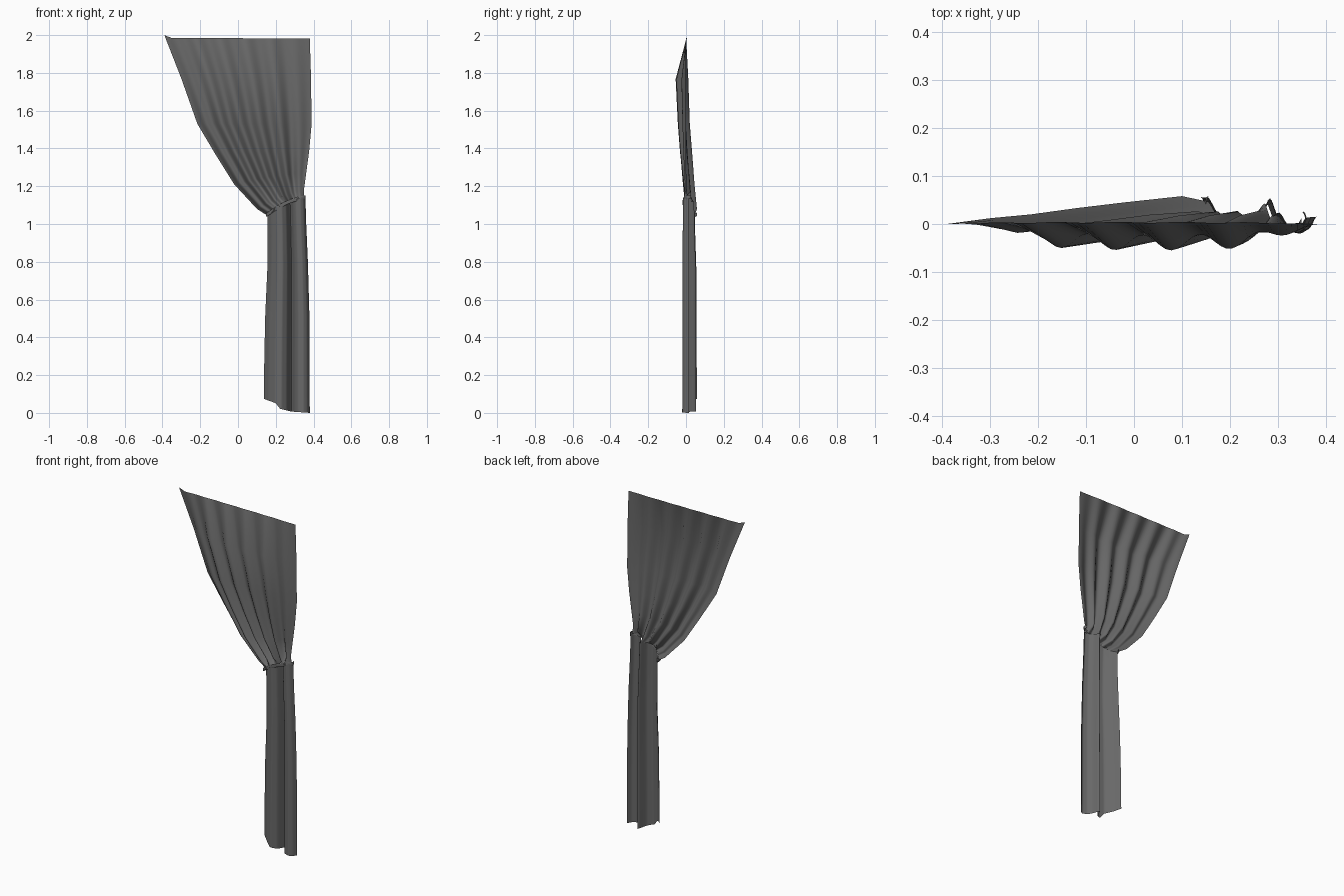
import bpy, bmesh, math

if "Cube" in bpy.data.objects:
    bpy.data.objects.remove(bpy.data.objects["Cube"])

N = 60  # columns across the cloth

# Dark grey cloth
cloth = bpy.data.materials.new("dark_cloth")
cloth.diffuse_color = (0.14, 0.14, 0.14, 1)
cloth.use_nodes = True
cloth.node_tree.nodes["Principled BSDF"].inputs["Base Color"].default_value = cloth.diffuse_color


def lerp_keys(pts, t):
    for (a, b), (c, d) in zip(pts, pts[1:]):
        if t <= c:
            return b + (d - b) * (t - a) / (c - a)
    return pts[-1][1]


def make_mesh(name, rows):
    bm = bmesh.new()
    vs = [[bm.verts.new(p) for p in row] for row in rows]
    for a, b in zip(vs, vs[1:]):
        for i in range(len(a) - 1):
            bm.faces.new((b[i], b[i + 1], a[i + 1], a[i]))
    me = bpy.data.meshes.new(name)
    bm.to_mesh(me)
    bm.free()
    me.materials.append(cloth)
    ob = bpy.data.objects.new(name, me)
    bpy.context.collection.objects.link(ob)
    bpy.ops.object.select_all(action='DESELECT')
    ob.select_set(True)
    bpy.context.view_layer.objects.active = ob
    bpy.ops.object.shade_smooth_by_angle(angle=math.radians(60))


# Folded cross-section of the lower cloth, also met by the gathered upper cloth
fold_y = [(0, 0.06), (0.1, 0.018), (0.25, -0.014), (0.38, -0.02), (0.5, 0.0),
          (0.6, 0.06), (0.67, 0.01), (0.74, -0.012), (0.86, -0.021), (0.95, -0.008), (1, 0.018)]


def fold(u):
    return sum(lerp_keys(fold_y, min(1, max(0, u + d))) for d in (-0.015, 0, 0.015)) / 3


def tie_z(u):
    return 1.045 + 0.095 * u + 0.016 * math.sin(math.pi * u)


# Upper drape: left x, left z, right x, right z, mean y, pleat depth, left edge y
keys = [
    (-0.39, 1.985, 0.380, 1.982, 0.003, 0.001, 0.0),
    (-0.30, 1.77, 0.387, 1.76, -0.034, 0.016, 0.012),
    (-0.215, 1.53, 0.389, 1.52, -0.022, 0.018, 0.02),
    (-0.12, 1.37, 0.376, 1.38, -0.012, 0.018, 0.033),
    (-0.02, 1.21, 0.361, 1.27, 0.0, 0.018, 0.045),
    (0.10, 1.08, 0.349, 1.18, 0.010, 0.016, 0.058),
    (0.155, 1.045, 0.349, 1.14, 0.015, 0.012, 0.05),
]
rows = []
for k, (lx, lz, rx, rz, my, amp, ey) in enumerate(keys):
    row = []
    for i in range(N + 1):
        u = i / N
        wave = -amp * math.cos(2 * math.pi * (6 * u ** 0.9 - 0.5))
        fade = min(1, (1 - u) / 0.2)
        edge = max(0, 1 - u / 0.14)
        y = (my * (0.75 + 0.4 * math.sin(math.pi * u)) + wave) * fade * (1 - edge) + ey * edge
        z = lz + (rz - lz) * u + 0.016 * (k / 6) * math.sin(math.pi * u)
        if k == 0:
            z += 0.015 * max(0, 1 - u / 0.05)  # raised corner
        if k == 6:
            y = fold(u) * 0.8
        row.append((lx + (rx - lx) * u, y, z))
    rows.append(row)
make_mesh("upper_drape", rows)

# Lower drape hanging from the tie down to an uneven hem
hem = [(0, 0.074), (0.25, 0.052), (0.35, 0.022), (0.6, 0.007), (1, 0.0)]
lower = [  # fraction down, left x, right x, fold strength
    (0, 0.155, 0.357, 0.8), (0.12, 0.157, 0.361, 0.85), (0.3, 0.155, 0.370, 0.95),
    (0.55, 0.144, 0.378, 0.95), (0.8, 0.139, 0.379, 0.98), (1, 0.138, 0.380, 1.0)]
rows = []
for t, lx, rx, s in lower:
    row = []
    for i in range(N + 1):
        u = i / N
        z = tie_z(u)
        row.append((lx + (rx - lx) * u, fold(u) * s, z + (lerp_keys(hem, u) - z) * t))
    rows.append(row)
make_mesh("lower_drape", rows)

# Tie band: slanted strip across the front, its ends tucked behind the cloth
rows = []
for dz, grow in ((0.010, 0), (0.004, 0.003), (0, 0.001), (-0.004, 0.003), (-0.010, 0)):
    row = []
    for i in range(31):
        a = math.pi * (0.9 + 1.2 * i / 30)
        c, s = math.cos(a), math.sin(a)
        u = (c + 1) / 2
        x = 0.253 + (0.103 + grow) * c
        depth = 0.05 - 0.02 * u + grow
        y = 0.038 - 0.026 * u + depth * math.copysign(abs(s) ** 0.8, s)
        row.append((x, y, tie_z(u) + 0.002 + dz))
    rows.append(row)
make_mesh("tie_band", rows)
